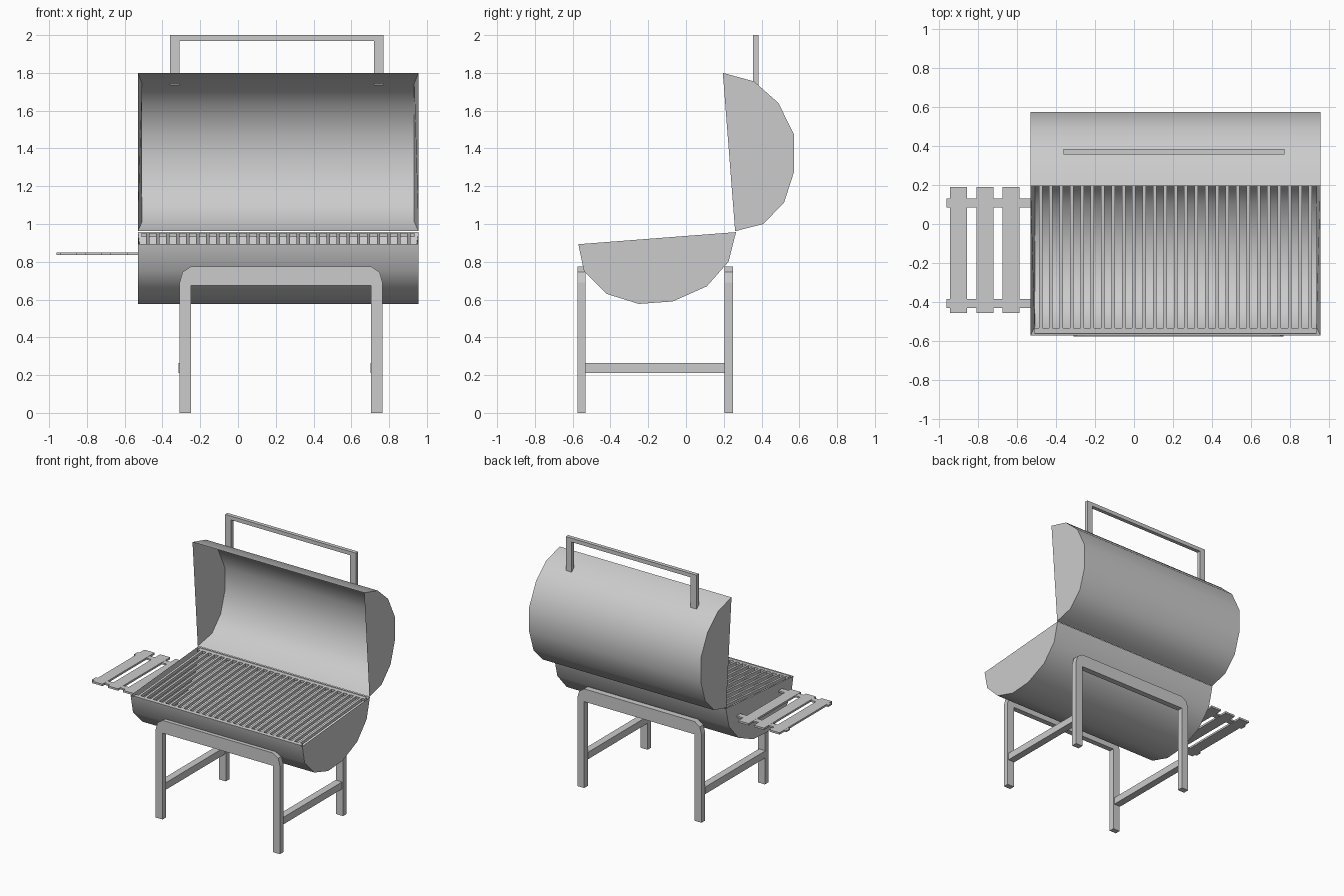
import bpy, bmesh, math
from mathutils import Matrix, Vector

if "Cube" in bpy.data.objects:
    bpy.data.objects.remove(bpy.data.objects["Cube"])

X0, X1 = -0.53, 0.955          # barrel ends


def finish(name, bm, smooth=False):
    bmesh.ops.recalc_face_normals(bm, faces=bm.faces)
    me = bpy.data.meshes.new(name)
    bm.to_mesh(me)
    bm.free()
    ob = bpy.data.objects.new(name, me)
    bpy.context.collection.objects.link(ob)
    if smooth:
        bpy.ops.object.select_all(action='DESELECT')
        bpy.context.view_layer.objects.active = ob
        ob.select_set(True)
        bpy.ops.object.shade_smooth_by_angle(angle=math.radians(40))
    return ob


def add_box(bm, x, y, z, tilt=0.0):
    c = Vector(((x[0] + x[1]) / 2, (y[0] + y[1]) / 2, (z[0] + z[1]) / 2))
    s = (x[1] - x[0], y[1] - y[0], z[1] - z[0], 1)
    m = Matrix.Translation(c) @ Matrix.Rotation(tilt, 4, 'X') @ Matrix.Diagonal(s)
    bmesh.ops.create_cube(bm, size=1, matrix=m)


def boxes(name, items):
    bm = bmesh.new()
    for it in items:
        add_box(bm, *it)
    return finish(name, bm)


def half_barrel(name, prof):
    """Open half drum: outer skin plus a slightly smaller liner sharing the rim."""
    bm = bmesh.new()
    n = len(prof)
    cy = (prof[0][0] + prof[-1][0]) / 2
    cz = (prof[0][1] + prof[-1][1]) / 2
    outer = [[bm.verts.new((x, y, z)) for y, z in prof] for x in (X0, X1)]
    inner = []
    for k, x in enumerate((X0 + 0.022, X1 - 0.022)):
        row = [bm.verts.new((x, y + (cy - y) * 0.03, z + (cz - z) * 0.03))
               for y, z in prof[1:-1]]
        inner.append([outer[k][0]] + row + [outer[k][-1]])
    for a, b in (outer, inner):
        for i in range(n - 1):
            bm.faces.new((a[i], a[i + 1], b[i + 1], b[i]))
        bm.faces.new(a)
        bm.faces.new(b)
    return finish(name, bm, True)


# Barrel bowl and opened lid
half_barrel("barrel_bowl", [(-0.57, 0.893), (-0.54, 0.75), (-0.42, 0.63), (-0.25, 0.577),
                            (-0.07, 0.59), (0.11, 0.67), (0.225, 0.80), (0.265, 0.957)])
half_barrel("barrel_lid", [(0.195, 1.80), (0.36, 1.755), (0.49, 1.64), (0.573, 1.47),
                           (0.573, 1.28), (0.52, 1.115), (0.41, 1.0), (0.26, 0.962)])

# Cooking grate lying just under the sloping rim
SLOPE = (0.957 - 0.893) / 0.835
TILT = math.atan(SLOPE)


def rim_z(y):
    return 0.893 + (y + 0.57) * SLOPE


def grate_bar(x, y, h):
    top = rim_z((y[0] + y[1]) / 2) - 0.003
    return (x, y, (top - h, top), TILT)


BARS = 27
pitch = (X1 - X0 - 0.05) / BARS
items = [grate_bar((X0 + 0.02, X1 - 0.02), y, 0.02) for y in ((-0.56, -0.532), (0.23, 0.258))]
for i in range(BARS):
    xc = X0 + 0.025 + (i + 0.5) * pitch
    items.append(grate_bar((xc - 0.009, xc + 0.009), (-0.534, 0.232), 0.024))
boxes("cooking_grate", items)

# Lid handle
HY = (0.355, 0.385)
boxes("lid_handle", [((-0.36, -0.31), HY, (1.735, 1.97)),
                     ((0.72, 0.77), HY, (1.735, 1.97)),
                     ((-0.36, 0.77), HY, (1.97, 2.0))])

# Arched leg frames, front and back, mirrored about their own centre
XC = 0.228
half = [(0.477, 0), (0.537, 0), (0.537, 0.69), (0.522, 0.745), (0.477, 0.775)]
outline = ([(XC + x, z) for x, z in half] + [(XC - x, z) for x, z in reversed(half)]
           + [(XC - 0.477, 0.675), (XC + 0.477, 0.675)])
for name, y0, y1 in (("front_leg_frame", -0.575, -0.533), ("back_leg_frame", 0.205, 0.25)):
    bm = bmesh.new()
    face = bm.faces.new([bm.verts.new((x, y0, z)) for x, z in outline])
    ext = bmesh.ops.extrude_face_region(bm, geom=[face])
    bmesh.ops.translate(bm, vec=(0, y1 - y0, 0),
                        verts=[v for v in ext["geom"] if isinstance(v, bmesh.types.BMVert)])
    finish(name, bm)

# Braces between front and back legs
for name, x in (("left_leg_brace", -0.314), ("right_leg_brace", 0.701)):
    boxes(name, [((x, x + 0.056), (-0.536, 0.208), (0.21, 0.265))])

# Slatted side shelf
boxes("shelf_slats", [((x, x + 0.088), (-0.455, 0.19), (0.835, 0.85))
                      for x in (-0.942, -0.807, -0.674)])
boxes("shelf_rails", [((-0.96, X0), (y, y + 0.045), (0.836, 0.849)) for y in (-0.43, 0.085)])
